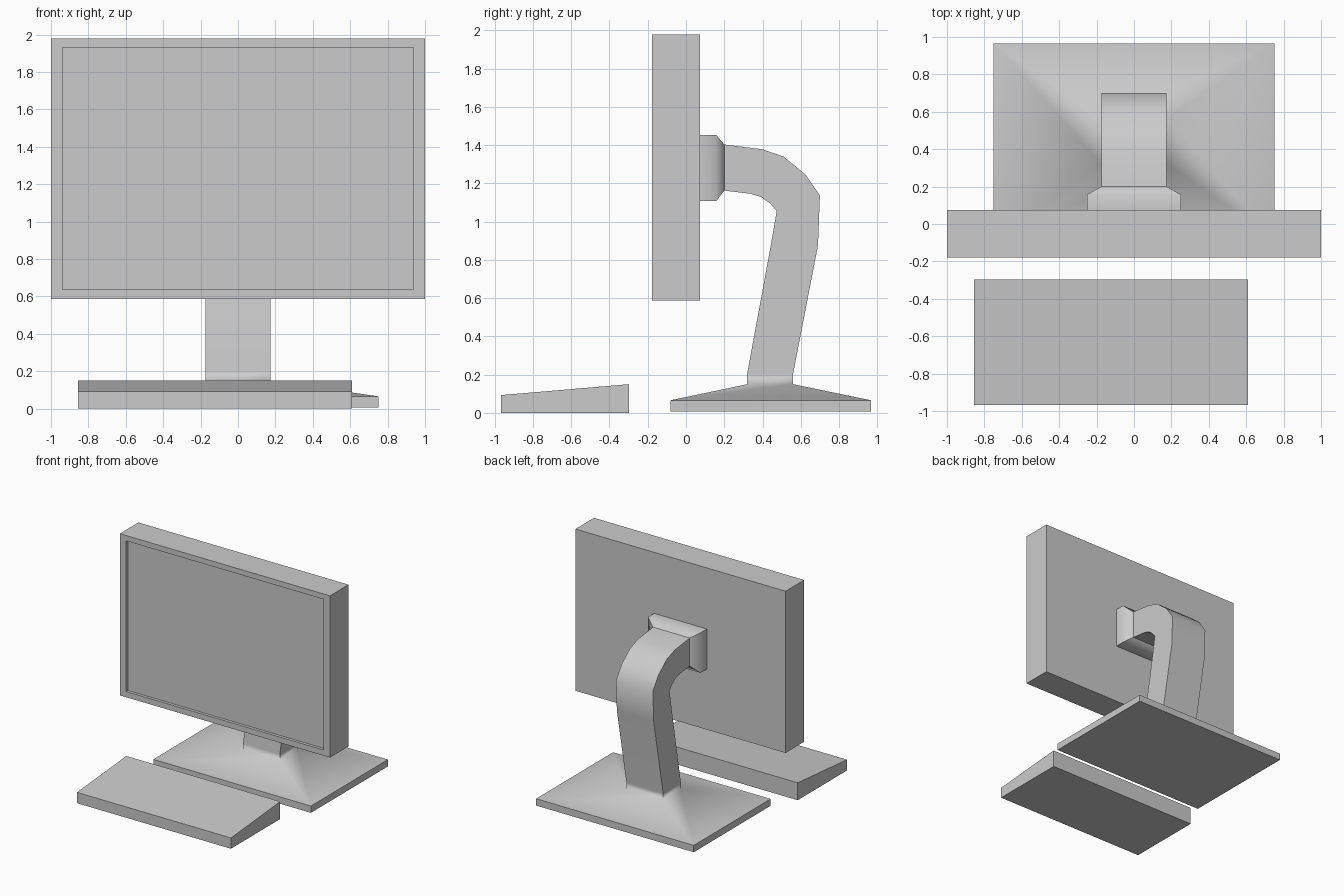
import bpy, bmesh

if "Cube" in bpy.data.objects:
    bpy.data.objects.remove(bpy.data.objects["Cube"])


def finish(bm, name):
    bmesh.ops.recalc_face_normals(bm, faces=bm.faces)
    mesh = bpy.data.meshes.new(name)
    bm.to_mesh(mesh)
    bm.free()
    obj = bpy.data.objects.new(name, mesh)
    bpy.context.collection.objects.link(obj)
    return obj


def loft(bm, rings):
    """Skin a list of closed point rings and cap both ends."""
    loops = [[bm.verts.new(p) for p in ring] for ring in rings]
    for lo, hi in zip(loops, loops[1:]):
        n = len(lo)
        for i in range(n):
            j = (i + 1) % n
            bm.faces.new((lo[i], lo[j], hi[j], hi[i]))
    bm.faces.new(loops[0][::-1])
    bm.faces.new(loops[-1])
    return loops


def rect(hx, z0, z1, y):
    return [(-hx, y, z0), (hx, y, z0), (hx, y, z1), (-hx, y, z1)]


# Monitor: box lofted from the back to the bezel, then into the recessed screen
bm = bmesh.new()
loft(bm, [rect(1.0, 0.587, 1.978, 0.074),
          rect(1.0, 0.587, 1.978, -0.178),
          rect(0.939, 0.636, 1.932, -0.178),
          rect(0.939, 0.636, 1.932, -0.153)])
finish(bm, "monitor")

# Keyboard: wedge profile extruded across x
wedge = [(-0.967, 0), (-0.297, 0), (-0.297, 0.15), (-0.967, 0.093)]
bm = bmesh.new()
loft(bm, [[(x, y, z) for y, z in wedge] for x in (-0.855, 0.61)])
finish(bm, "keyboard")

# Stand: one continuous loft from the base, up the curved neck, to the bracket.
# Each section: half width, inner point (y, z), outer point (y, z)
W = 0.175
sections = [
    (0.75, (-0.08, 0.007), (0.966, 0.007)),   # base underside
    (0.75, (-0.08, 0.066), (0.966, 0.066)),   # base rim
    (W, (0.32, 0.15), (0.56, 0.15)),          # foot
    (W, (0.32, 0.205), (0.56, 0.205)),
    (W, (0.443, 0.875), (0.69, 0.875)),       # bend
    (W, (0.474, 1.055), (0.70, 1.136)),
    (W, (0.44, 1.095), (0.625, 1.246)),
    (W, (0.39, 1.13), (0.51, 1.34)),
    (W, (0.335, 1.146), (0.40, 1.378)),
    (W, (0.20, 1.162), (0.20, 1.403)),        # neck end
    (0.25, (0.158, 1.107), (0.158, 1.453)),   # bracket
    (0.25, (0.074, 1.107), (0.074, 1.453)),
]
bm = bmesh.new()
loops = loft(bm, [[(-w, *a), (w, *a), (w, *b), (-w, *b)] for w, a, b in sections])
for f in bm.faces:
    f.smooth = True

# Crisp edges: rims, neck end, and every lengthwise corner but the base slope
for k, loop in enumerate(loops):
    for i in range(4):
        if k in (0, 1, 9, 11):
            bm.edges.get((loop[i], loop[(i + 1) % 4])).smooth = False
        if k + 1 < len(loops) and k != 1:
            bm.edges.get((loop[i], loops[k + 1][i])).smooth = False
finish(bm, "stand")
